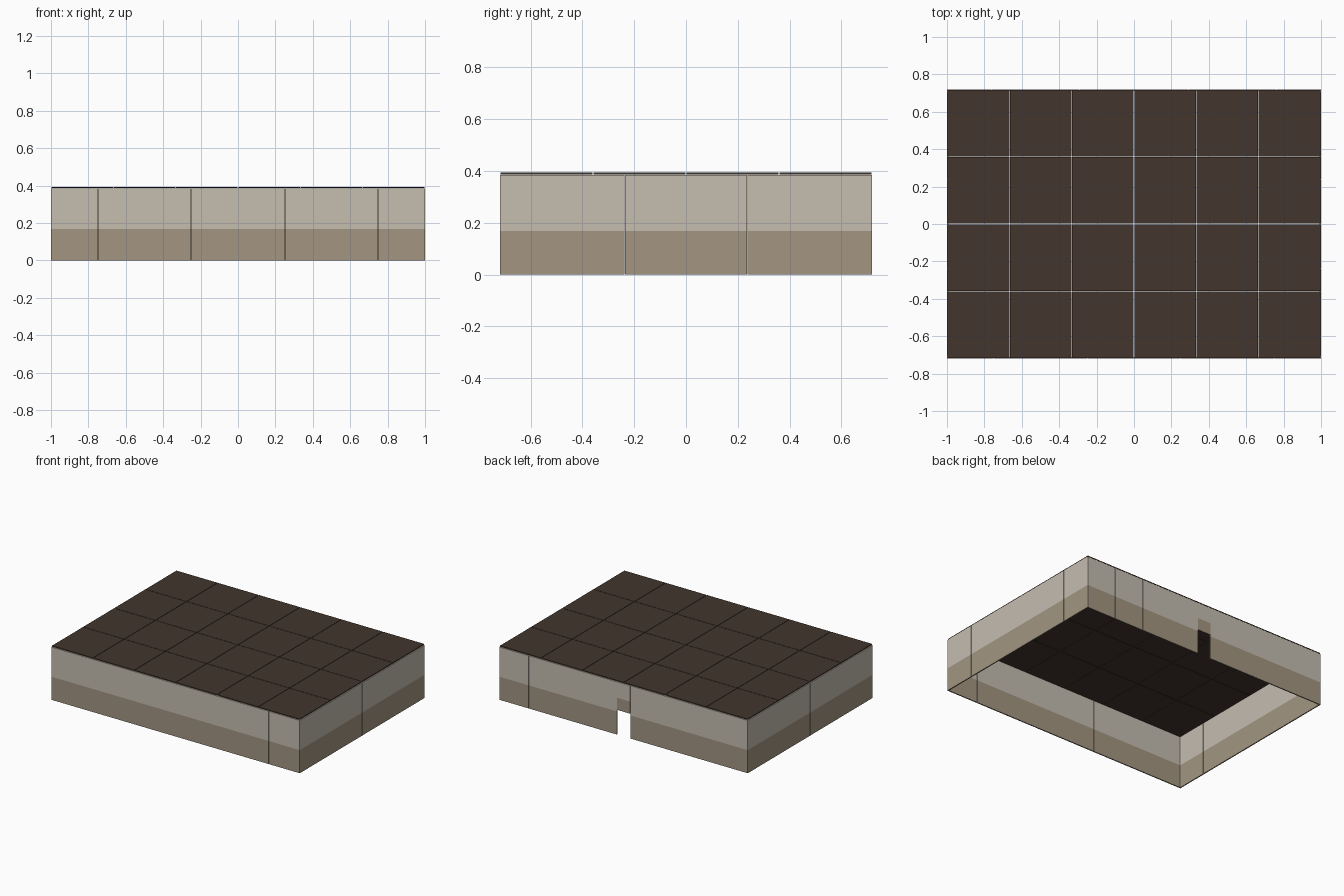
import bpy, bmesh

if "Cube" in bpy.data.objects:
    bpy.data.objects.remove(bpy.data.objects["Cube"])

def material(name, rgb):
    m = bpy.data.materials.new(name)
    m.diffuse_color = (*rgb, 1)
    m.use_nodes = True
    m.node_tree.nodes["Principled BSDF"].inputs["Base Color"].default_value = m.diffuse_color
    return m

PALE = material("pale_plaster", (0.558, 0.509, 0.434))
TAN = material("tan_plaster", (0.366, 0.305, 0.223))
DARK = material("dark_roof", (0.054, 0.036, 0.027))

HX, HY = 1.0, 0.718        # outer half sizes
T = 0.008                  # wall thickness
WALL_TOP = 0.384
SPLIT = 0.168              # height of the colour change
DOOR, DOOR_TOP = 0.054, 0.18
GAP = 0.001

def add_box(bm, lo, hi):
    """Add a box between two corners and return its faces."""
    verts = bmesh.ops.create_cube(bm, size=1)["verts"]
    for v in verts:
        v.co = [lo[i] + (v.co[i] + 0.5) * (hi[i] - lo[i]) for i in range(3)]
    return verts

def finish(bm, name, mats):
    me = bpy.data.meshes.new(name)
    bm.to_mesh(me)
    bm.free()
    ob = bpy.data.objects.new(name, me)
    for m in mats:
        me.materials.append(m)
    bpy.context.collection.objects.link(ob)
    return ob

def wall(name, axis, a, b, count, pos, z0=0.0, split=SPLIT):
    """Row of panels along an axis, tan below the split and pale above."""
    bm = bmesh.new()
    step = (b - a) / count
    for i in range(count):
        s, e = a + i * step + GAP / 2, a + (i + 1) * step - GAP / 2
        if axis == "x":
            add_box(bm, (s, pos, z0), (e, pos + T, WALL_TOP))
        else:
            add_box(bm, (pos, s, z0), (pos + T, e, WALL_TOP))
    bmesh.ops.bisect_plane(bm, geom=bm.verts[:] + bm.edges[:] + bm.faces[:],
                           plane_co=(0, 0, split), plane_no=(0, 0, 1))
    for f in bm.faces:
        f.material_index = 1 if f.calc_center_median().z < split else 0
    finish(bm, name, (PALE, TAN))

# Front and side walls
wall("front_wall", "x", -HX, HX, 8, -HY)
wall("left_wall", "y", -HY + T, HY - T, 6, -HX)
wall("right_wall", "y", -HY + T, HY - T, 6, HX - T)

# Back wall either side of the doorway, with the piece above it
wall("back_wall_left", "x", -HX, -DOOR, 4, HY - T)
wall("back_wall_right", "x", DOOR, HX, 4, HY - T)
wall("door_lintel", "x", -DOOR, DOOR, 1, HY - T, DOOR_TOP, 0.268)

# Roof of thin panels with fine gaps
bm = bmesh.new()
NX, NY, G = 6, 4, 0.003
wx, wy = 2 * (HX - 0.002) / NX, 2 * (HY - 0.001) / NY
for i in range(NX):
    for j in range(NY):
        x, y = -HX + 0.002 + i * wx, -HY + 0.001 + j * wy
        add_box(bm, (x + G / 2, y + G / 2, 0.387), (x + wx - G / 2, y + wy - G / 2, 0.393))
finish(bm, "roof_panels", (DARK,))
